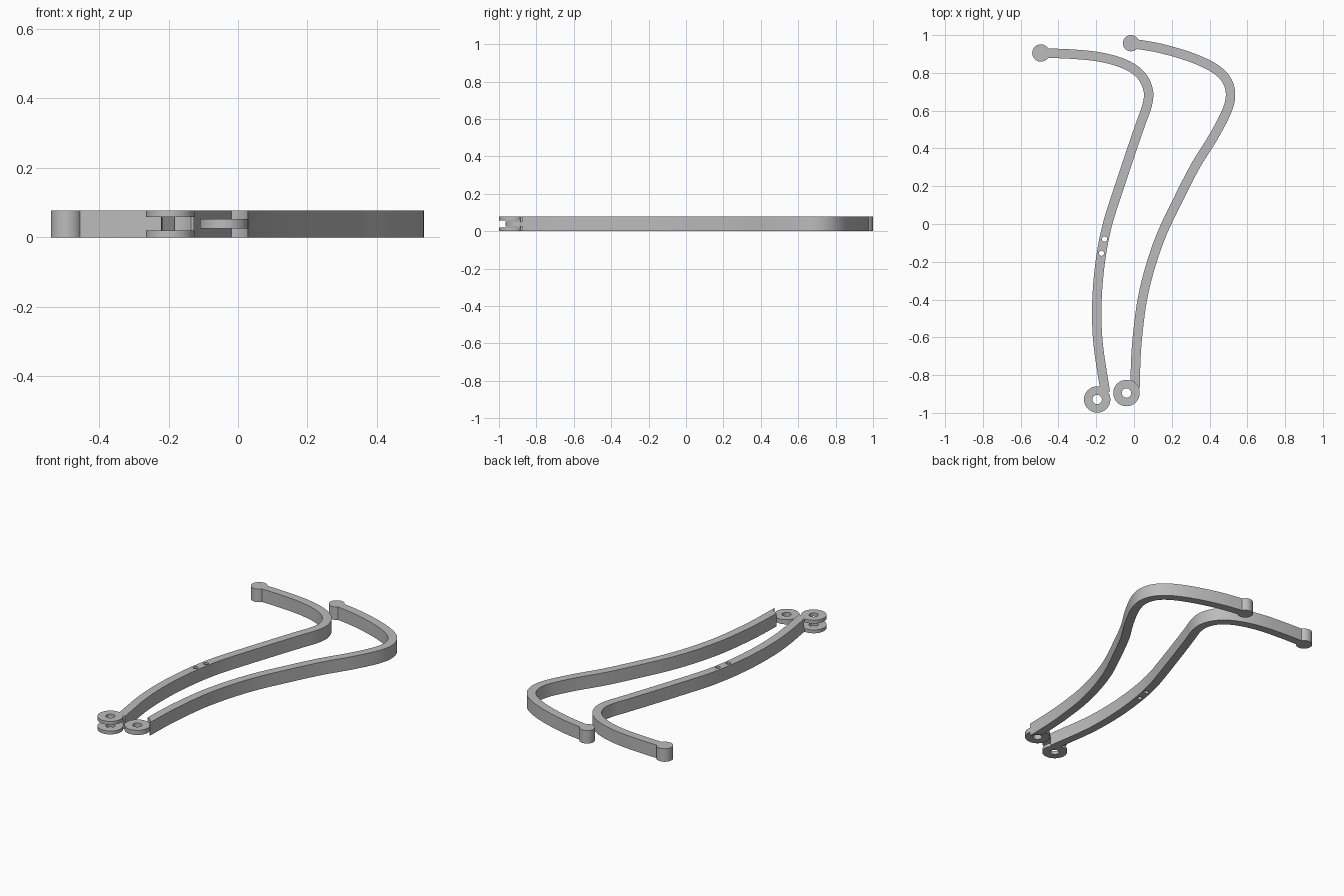
import bpy, bmesh, math
from mathutils import Vector

if "Cube" in bpy.data.objects:
    bpy.data.objects.remove(bpy.data.objects["Cube"], do_unlink=True)

HEIGHT = 0.078
SLOT = (0.02, 0.058)      # gap between the fork plates
TONGUE = (0.025, 0.053)   # height range of the single ring

grey = bpy.data.materials.new("plain grey")
grey.use_nodes = True
grey.diffuse_color = (0.5, 0.5, 0.5, 1)
grey.node_tree.nodes["Principled BSDF"].inputs["Base Color"].default_value = (0.5, 0.5, 0.5, 1)


def make_object(name, bm):
    bmesh.ops.recalc_face_normals(bm, faces=bm.faces)
    mesh = bpy.data.meshes.new(name)
    bm.to_mesh(mesh)
    bm.free()
    mesh.materials.append(grey)
    obj = bpy.data.objects.new(name, mesh)
    bpy.context.collection.objects.link(obj)
    return obj


def cylinder(name, centre, radius, z0, z1, sides=32):
    bm = bmesh.new()
    bmesh.ops.create_cone(bm, cap_ends=True, segments=sides, radius1=radius,
                          radius2=radius, depth=z1 - z0)
    bmesh.ops.translate(bm, verts=bm.verts, vec=(*centre, (z0 + z1) / 2))
    return make_object(name, bm)


def ring(name, centre, radius, hole, z0, z1, sides=32):
    bm = bmesh.new()
    loops = []
    for r, z in ((radius, z0), (radius, z1), (hole, z1), (hole, z0)):
        loops.append([bm.verts.new((centre[0] + r * math.cos(2 * math.pi * i / sides),
                                    centre[1] + r * math.sin(2 * math.pi * i / sides), z))
                      for i in range(sides)])
    for k in range(4):
        a, b = loops[k], loops[(k + 1) % 4]
        for i in range(sides):
            j = (i + 1) % sides
            bm.faces.new((a[i], a[j], b[j], b[i]))
    return make_object(name, bm)


def smooth_path(points, steps=5):
    p = [Vector(q) for q in points]
    p = [2 * p[0] - p[1]] + p + [2 * p[-1] - p[-2]]
    out = []
    for i in range(1, len(p) - 2):
        a, b, c, d = p[i - 1:i + 3]
        for s in range(steps):
            t = s / steps
            out.append(0.5 * (2 * b + (c - a) * t + (2 * a - 5 * b + 4 * c - d) * t ** 2
                              + (3 * b - a - 3 * c + d) * t ** 3))
    return out + [p[-2]]


def curved_arm(name, points, width=0.05):
    path = smooth_path(points)
    bm = bmesh.new()
    sections = []
    for i, p in enumerate(path):
        t = (path[min(i + 1, len(path) - 1)] - path[max(i - 1, 0)]).normalized()
        side = Vector((-t.y, t.x)) * width / 2
        sections.append([bm.verts.new((q.x, q.y, z)) for q, z in
                         ((p + side, 0), (p - side, 0), (p - side, HEIGHT), (p + side, HEIGHT))])
    for a, b in zip(sections, sections[1:]):
        for k in range(4):
            j = (k + 1) % 4
            bm.faces.new((a[k], a[j], b[j], b[k]))
    bm.faces.new(sections[0])
    bm.faces.new(sections[-1])
    return make_object(name, bm)


def cut(obj, cutter):
    mod = obj.modifiers.new("cut", "BOOLEAN")
    mod.operation, mod.solver, mod.object = "DIFFERENCE", "EXACT", cutter
    with bpy.context.temp_override(object=obj, active_object=obj):
        bpy.ops.object.modifier_apply(modifier=mod.name)
    bpy.data.objects.remove(cutter, do_unlink=True)


# Arm with the fork and the two pin holes
fork_centre, fork_knob = (-0.195, -0.929), (-0.493, 0.905)
fork_arm = curved_arm("fork_arm", [
    fork_knob, (-0.34, 0.9), (-0.18, 0.884), (-0.05, 0.847), (0.035, 0.79), (0.075, 0.71),
    (0.07, 0.63), (0.035, 0.53), (-0.02, 0.37), (-0.09, 0.16), (-0.14, 0), (-0.172, -0.155),
    (-0.192, -0.33), (-0.197, -0.5), (-0.187, -0.66), (-0.152, -0.89)])
cut(fork_arm, cylinder("slot_cutter", fork_centre, 0.073, *SLOT))
for centre in ((-0.156, -0.08), (-0.172, -0.155)):
    cut(fork_arm, cylinder("hole_cutter", centre, 0.014, -0.1, 0.2, 12))
parts = [fork_arm,
         cylinder("fork_arm_knob", fork_knob, 0.046, 0, HEIGHT),
         ring("fork_lower_plate", fork_centre, 0.07, 0.025, 0, SLOT[0]),
         ring("fork_upper_plate", fork_centre, 0.07, 0.025, SLOT[1], HEIGHT)]

# Arm with the single ring tongue
tongue_centre, tongue_knob = (-0.04, -0.895), (-0.016, 0.957)
tongue_arm = curved_arm("tongue_arm", [
    tongue_knob, (0.14, 0.93), (0.3, 0.883), (0.42, 0.828), (0.487, 0.767), (0.511, 0.69),
    (0.492, 0.6), (0.42, 0.46), (0.325, 0.307), (0.235, 0.132), (0.147, -0.053),
    (0.086, -0.228), (0.044, -0.4), (0.02, -0.58), (0.01, -0.71), (0.005, -0.875)])
cut(tongue_arm, cylinder("lower_cutter", tongue_centre, 0.0705, -0.1, TONGUE[0]))
cut(tongue_arm, cylinder("upper_cutter", tongue_centre, 0.0705, TONGUE[1], 0.2))
parts += [tongue_arm,
          cylinder("tongue_arm_knob", tongue_knob, 0.043, 0, HEIGHT),
          ring("tongue_ring", tongue_centre, 0.07, 0.025, *TONGUE)]

# Smooth the curved walls, keep the rims sharp
bpy.ops.object.select_all(action="DESELECT")
for part in parts:
    part.select_set(True)
bpy.context.view_layer.objects.active = parts[0]
bpy.ops.object.shade_smooth_by_angle(angle=math.radians(30))
